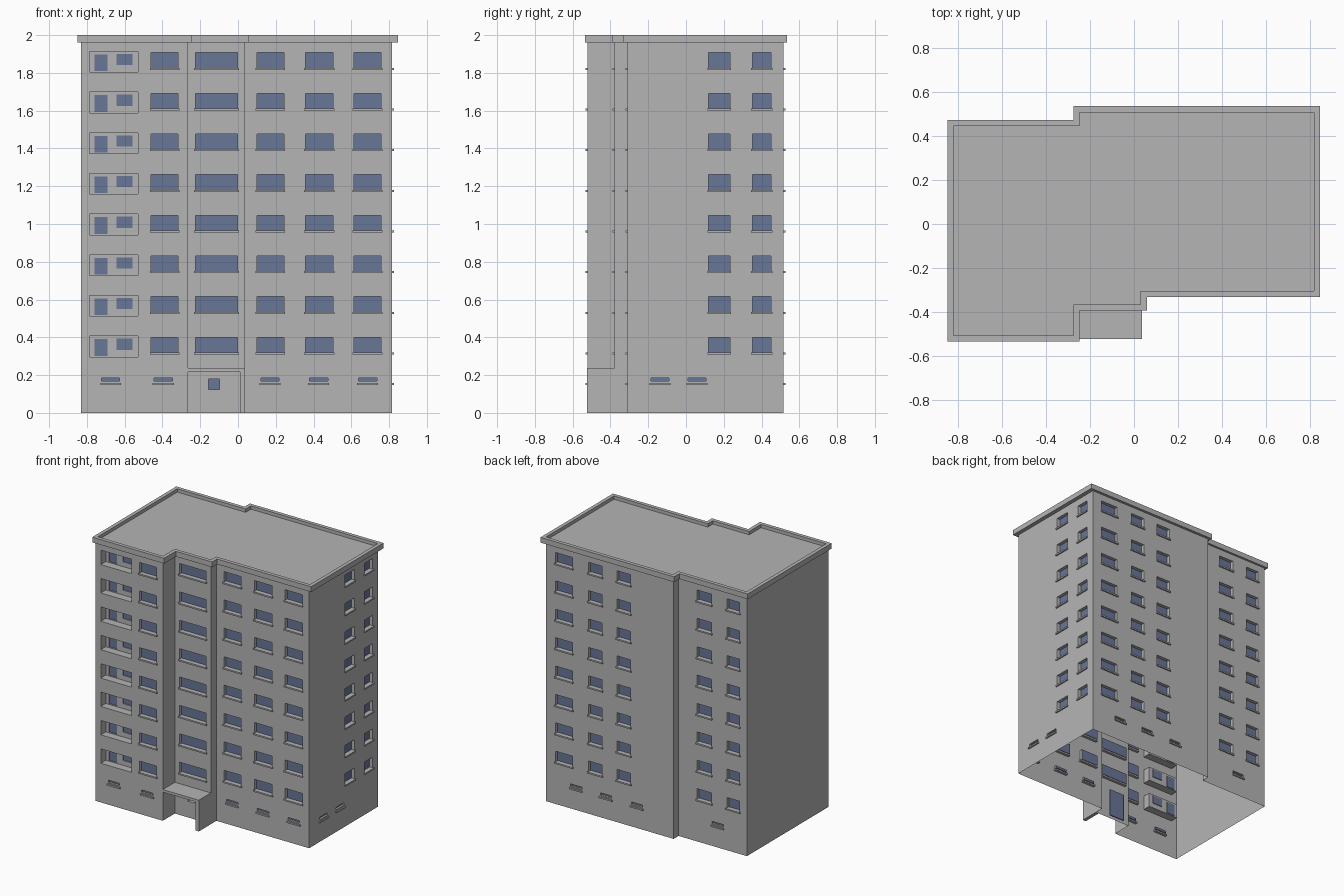
import bpy, bmesh
from mathutils import Vector

cube = bpy.data.objects.get("Cube")
if cube:
    bpy.data.objects.remove(cube, do_unlink=True)


def material(name, rgb):
    m = bpy.data.materials.new(name)
    m.use_nodes = True
    colour = (*rgb, 1.0)
    m.diffuse_color = colour
    m.node_tree.nodes["Principled BSDF"].inputs["Base Color"].default_value = colour
    return m


MATS = [material("concrete grey", (0.46, 0.46, 0.46)),
        material("window blue", (0.14, 0.18, 0.31))]
WALL, GLASS = 0, 1
FLOORS, PITCH, FIRST = 8, 0.2153, 0.32
EAVES, TOP = 1.96, 2.0
REVEAL, LOGGIA = 0.025, 0.06


def finish(bm, name):
    bmesh.ops.remove_doubles(bm, verts=bm.verts, dist=0.0003)
    mesh = bpy.data.meshes.new(name)
    bm.to_mesh(mesh)
    bm.free()
    for m in MATS:
        mesh.materials.append(m)
    ob = bpy.data.objects.new(name, mesh)
    bpy.context.collection.objects.link(ob)
    return ob


def quad(bm, pts, mat=WALL):
    bm.faces.new([bm.verts.new(p) for p in pts]).material_index = mat


def box(bm, lo, hi, mat=WALL):
    size = Vector(hi) - Vector(lo)
    geo = bmesh.ops.create_cube(bm, size=1)
    for v in geo["verts"]:
        v.co = Vector(lo) + Vector([(c + 0.5) * s for c, s in zip(v.co, size)])
    for f in {f for v in geo["verts"] for f in v.link_faces}:
        f.material_index = mat


# Flat panel with recessed openings; an opening may hold openings of its own
def panel(bm, at, rect, holes, depth=0.0, mat=WALL):
    u0, u1, z0, z1 = rect
    us = sorted({round(u, 4) for u in [u0, u1] + [c for h in holes for c in h[0][:2]]})
    zs = sorted({round(z, 4) for z in [z0, z1] + [c for h in holes for c in h[0][2:]]})
    for a, b in zip(us, us[1:]):
        for c, d in zip(zs, zs[1:]):
            u, z = (a + b) / 2, (c + d) / 2
            if not any(r[0] < u < r[1] and r[2] < z < r[3] for r, _, _ in holes):
                quad(bm, [at(a, c, depth), at(b, c, depth), at(b, d, depth), at(a, d, depth)], mat)
    for r, step, inner in holes:
        a, b, c, d = r
        ring = [(a, c), (b, c), (b, d), (a, d)]
        for p, q in zip(ring, ring[1:] + ring[:1]):
            quad(bm, [at(*p, depth), at(*q, depth), at(*q, depth + step), at(*p, depth + step)])
        panel(bm, at, r, inner, depth + step, WALL if inner else GLASS)


sills = bmesh.new()


# One facade between two corners: window columns on every floor, cellar windows below
def facade(name, start, end, columns=(), cellar=(), loggia=None, extra=()):
    p, q = Vector((*start, 0)), Vector((*end, 0))
    run = (q - p).normalized()
    out = Vector((run.y, -run.x, 0))
    axis = 0 if abs(run.x) > 0.5 else 1

    def at(u, z, depth):
        return p + run * u - out * depth + Vector((0, 0, z))

    def span(lo, hi):
        return sorted(((lo - p[axis]) * run[axis], (hi - p[axis]) * run[axis]))

    def sill(u, z):
        a, b = at(u[0] - 0.007, z - 0.011, 0.02), at(u[1] + 0.007, z, -0.01)
        box(sills, [min(s) for s in zip(a, b)], [max(s) for s in zip(a, b)])

    holes = [((*span(a, b), c, d), REVEAL, []) for a, b, c, d in extra]
    for lo, hi in cellar:
        u = span(lo, hi)
        holes.append(((*u, 0.168, 0.186), 0.015, []))
        sill(u, 0.159)
    for k in range(FLOORS):
        z = FIRST + PITCH * k
        for lo, hi in columns:
            u = span(lo, hi)
            holes.append(((*u, z, z + 0.08), REVEAL, []))
            sill(u, z)
        if loggia:
            door = ((*span(-0.76, -0.69), z - 0.018, z + 0.07), 0.006, [])
            window = ((*span(-0.643, -0.558), z + 0.014, z + 0.073), 0.006, [])
            holes.append(((*span(*loggia), z - 0.023, z + 0.086), LOGGIA, [door, window]))
    bm = bmesh.new()
    panel(bm, at, (0, (q - p).length, 0, EAVES), holes)
    finish(bm, name)


# Wall corners, anticlockwise from the front balcony wing
W, E = -0.831, 0.815
X1, X2, X3 = -0.265, 0.037, -0.257
F1, F2, F3, B1, B2 = -0.522, -0.378, -0.311, 0.457, 0.516

facade("front_balcony_wall", (W, F1), (X1, F1), [(-0.46, -0.317)],
       [(-0.722, -0.627), (-0.445, -0.347)], loggia=(-0.786, -0.529))
facade("front_step_wall", (X1, F1), (X1, F2))
facade("front_stair_wall", (X1, F2), (X2, F2), [(-0.225, -0.003)],
       extra=[(-0.155, -0.097, 0.123, 0.179)])
facade("front_small_step_wall", (X2, F2), (X2, F3))
facade("front_main_wall", (X2, F3), (E, F3),
       [(0.1, 0.243), (0.357, 0.503), (0.614, 0.757)],
       [(0.122, 0.217), (0.378, 0.476), (0.638, 0.735)])
facade("windowed_end_wall", (E, F3), (E, B2), [(0.12, 0.232), (0.352, 0.45)],
       [(-0.185, -0.09), (0.01, 0.106)])
facade("back_main_wall", (E, B2), (X3, B2),
       [(0.59, 0.733), (0.342, 0.457), (0.103, 0.218)],
       [(0.513, 0.608), (0.262, 0.357), (0.003, 0.098)])
facade("back_step_wall", (X3, B2), (X3, B1))
facade("back_balcony_wing_wall", (X3, B1), (W, B1), [(-0.535, -0.412), (-0.77, -0.662)],
       [(-0.633, -0.538)])
facade("blank_end_wall", (W, B1), (W, F1))
finish(sills, "window_sills")

# Roof slab with a raised rim
outline = [(-0.849, -0.534), (-0.247, -0.534), (-0.247, -0.393), (0.058, -0.393),
           (0.058, -0.333), (0.846, -0.333), (0.846, 0.536), (-0.275, 0.536),
           (-0.275, 0.473), (-0.849, 0.473)]


def inset(points, d):
    pts = [Vector(p) for p in points]
    result = []
    for i, p in enumerate(pts):
        a = (p - pts[i - 1]).normalized()
        b = (pts[(i + 1) % len(pts)] - p).normalized()
        result.append(p + d * (Vector((-a.y, a.x)) + Vector((-b.y, b.x))))
    return result


roof = bmesh.new()
inner = inset(outline, 0.028)
loops = [[roof.verts.new((x, y, z)) for x, y in pts]
         for pts, z in ((outline, EAVES), (outline, TOP), (inner, TOP), (inner, TOP - 0.025))]
for low, high in zip(loops, loops[1:]):
    for i in range(len(low)):
        j = (i + 1) % len(low)
        roof.faces.new((low[i], low[j], high[j], high[i]))
roof.faces.new(loops[-1])
roof.faces.new(loops[0][::-1])
finish(roof, "roof_slab")

# Entrance canopy carried by one side wall
porch = bmesh.new()
box(porch, (X1, F1 - 0.001, 0.217), (X2, F2, 0.237))
box(porch, (X2 - 0.026, F1 - 0.001, 0), (X2, F2, 0.217))
finish(porch, "entrance_canopy")

# Entrance door leaf behind the stair wall
door = bmesh.new()
box(door, (-0.19, F2 + 0.03, 0.0), (-0.062, F2 + 0.038, 0.21), GLASS)
finish(door, "entrance_door")
